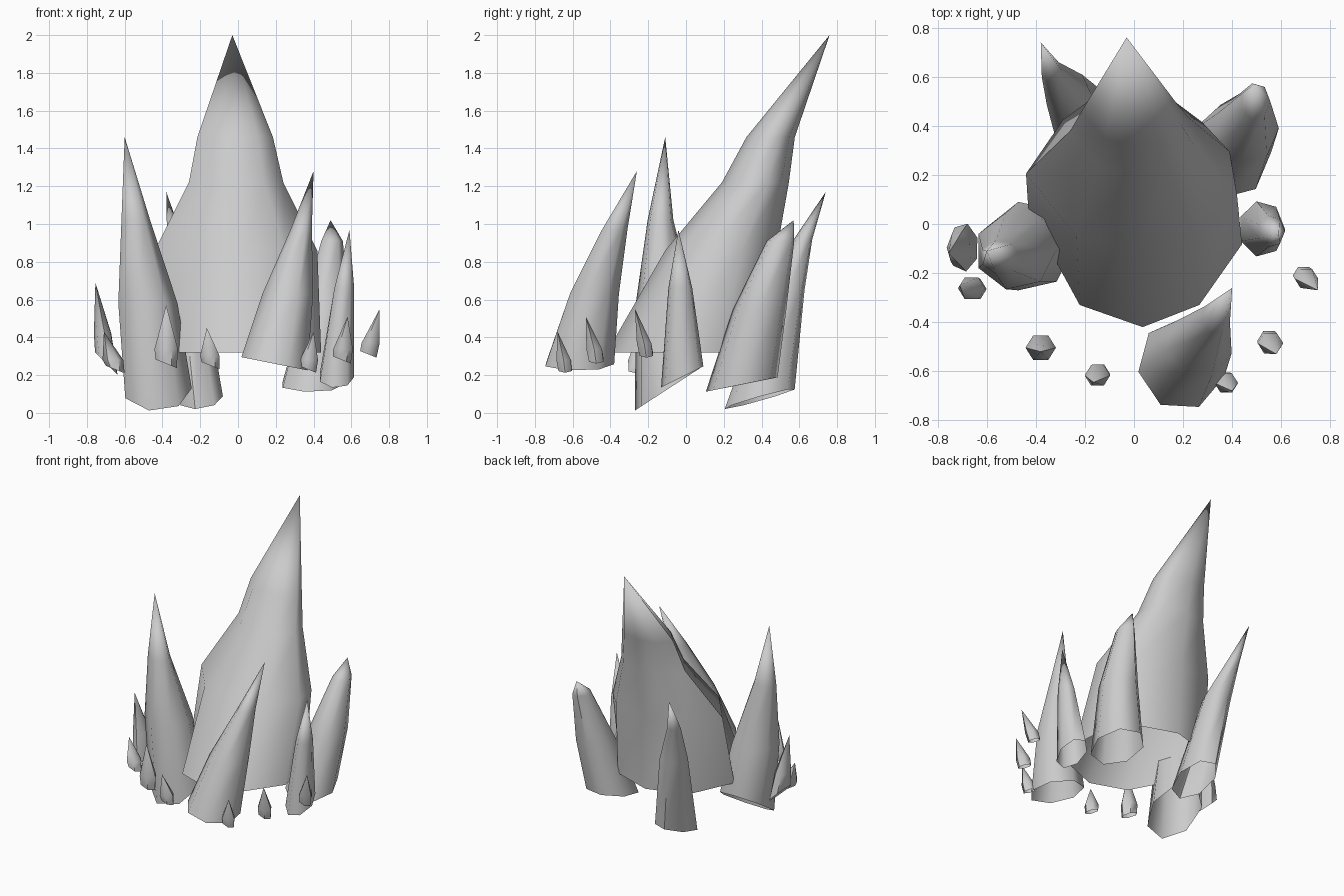
import bpy, bmesh, math

cube = bpy.data.objects.get("Cube")
if cube:
    bpy.data.objects.remove(cube)

stone = bpy.data.materials.new("grey_stone")
stone.use_nodes = True
GREY = (0.6, 0.6, 0.6, 1)
stone.diffuse_color = GREY
stone.node_tree.nodes["Principled BSDF"].inputs["Base Color"].default_value = GREY


def polygon(sides, phase=0.0):
    """Unit cross-section with equal sides."""
    angles = [math.tau * k / sides + phase for k in range(sides)]
    return [(math.cos(a), math.sin(a)) for a in angles]


def crystal(name, tip, rings, outline, slope=(0, 0)):
    """Open-bottomed faceted spike; rings are (x, y, z, rx, ry), the first one slanted."""
    bm = bmesh.new()
    loops = []
    for i, (x, y, z, rx, ry) in enumerate(rings):
        sx, sy = slope if i == 0 else (0, 0)
        loops.append([bm.verts.new((x + rx * u, y + ry * v, z + sx * rx * u + sy * ry * v))
                      for u, v in outline])
    sides = len(outline)
    for low, high in zip(loops, loops[1:]):
        for k in range(sides):
            j = (k + 1) % sides
            bm.faces.new((low[k], low[j], high[j], high[k]))
    top = bm.verts.new(tip)
    for k in range(sides):
        bm.faces.new((loops[-1][k], loops[-1][(k + 1) % sides], top))
    mesh = bpy.data.meshes.new(name)
    bm.to_mesh(mesh)
    bm.free()
    mesh.materials.append(stone)
    obj = bpy.data.objects.new(name, mesh)
    bpy.context.collection.objects.link(obj)
    bpy.ops.object.select_all(action='DESELECT')
    obj.select_set(True)
    bpy.context.view_layer.objects.active = obj
    bpy.ops.object.shade_smooth_by_angle(angle=math.radians(58))


# Large central spike with an irregular section, leaning back
main_outline = [(-.52, -.8), (.07, -1), (.6, -.8), (1, -.25), (.93, .35),
                (.67, .75), (0, .97), (-.65, .78), (-1, .05)]
crystal("main_spike", (-.03, .76, 2), [
    (.005, .03, .32, .435, .45), (-.01, .19, .86, .43, .3),
    (-.01, .37, 1.22, .25, .18), (-.015, .45, 1.46, .2, .13)], main_outline)

# Medium spikes around it
seven = polygon(7)
crystal("side_spike", (-.6, -.11, 1.46), [
    (-.43, -.09, .13, .185, .185), (-.485, -.11, .58, .165, .16),
    (-.545, -.135, 1.02, .08, .07)], seven, (0, .65))
crystal("front_spike", (.4, -.26, 1.28), [
    (.195, -.57, .26, .18, .19), (.265, -.49, .63, .138, .135),
    (.335, -.38, .97, .058, .07)], polygon(7, .62), (-.2, 0))
crystal("back_spike", (-.38, .74, 1.17), [
    (-.2, .39, .075, .12, .19), (-.27, .53, .65, .095, .1),
    (-.335, .62, .92, .045, .05)], seven, (.1, .28))
crystal("blunt_spike", (.49, .57, 1.02), [
    (.39, .295, .15, .17, .195), (.46, .39, .55, .13, .145),
    (.495, .5, .91, .06, .075)], seven, (0, .2))
crystal("narrow_spike", (.59, -.04, .97), [
    (.52, -.02, .19, .095, .115), (.56, -.03, .66, .055, .065)], seven, (0, .5))
crystal("outer_spike", (-.755, -.12, .69), [
    (-.695, -.095, .26, .062, .1), (-.715, -.1, .42, .048, .07)],
    polygon(7, .4), (-1, 0))

# Small shards: foot position, foot height, radius, tip
shards = [
    ((-.65, -.265), .23, .055, (-.71, -.25, .43)),
    ((.69, -.21), .31, .048, (.75, -.27, .55)),
    ((.55, -.475), .28, .052, (.58, -.53, .51)),
    ((.37, -.64), .23, .048, (.4, -.68, .43)),
    ((-.38, -.5), .26, .062, (-.38, -.52, .57)),
    ((-.145, -.61), .25, .052, (-.165, -.645, .45)),
]
for n, ((x, y), z, r, tip) in enumerate(shards, 1):
    crystal(f"shard_{n}", tip, [
        (x, y, z, r * .9, r * .85),
        (x + (tip[0] - x) * .2, y + (tip[1] - y) * .2, z + (tip[2] - z) * .25, r, r * .92)],
        polygon(6), (-.4, 0))
